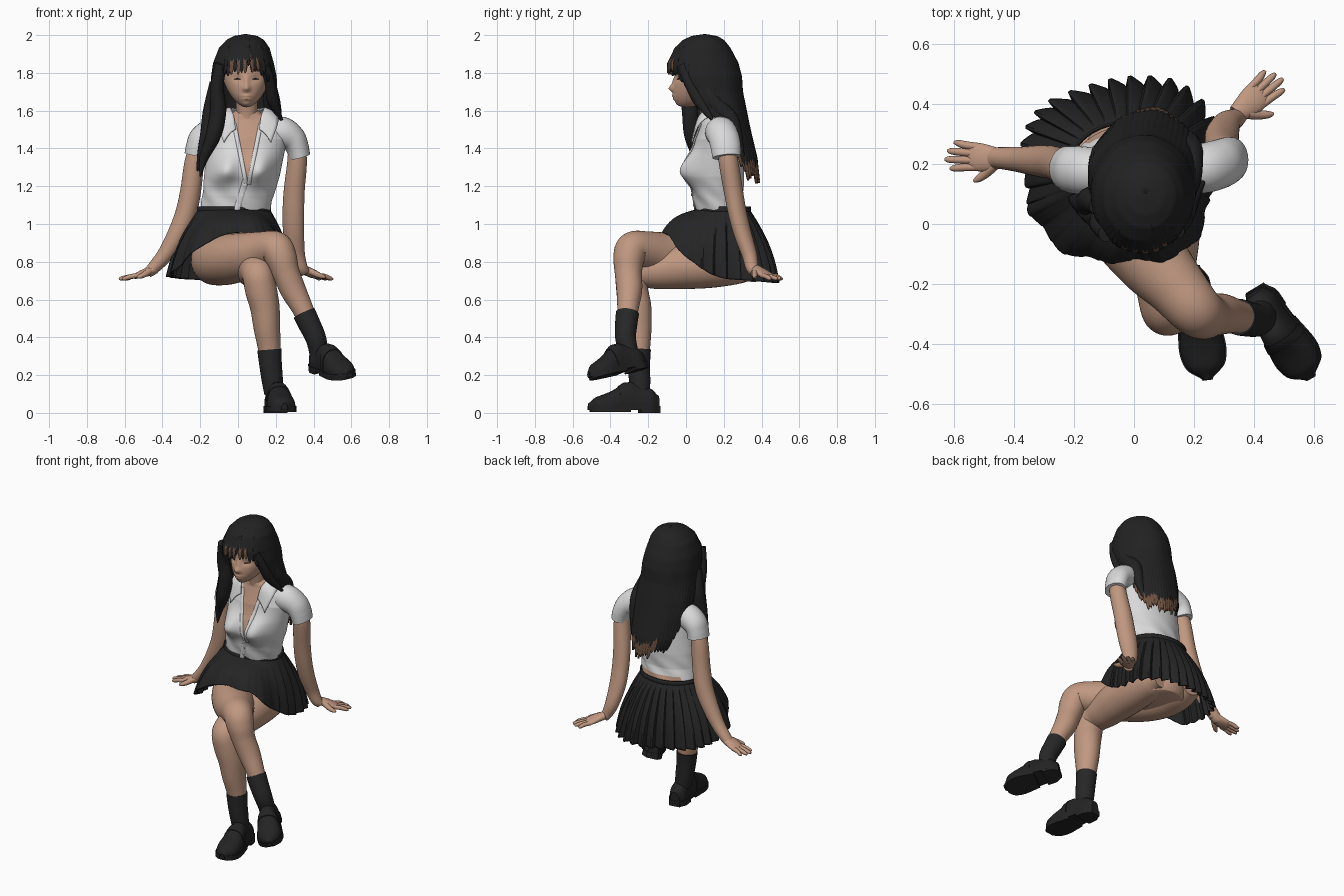
import bpy, bmesh, math, random
from mathutils import Vector as V
random.seed(4)
pi, sin, cos, exp = math.pi, math.sin, math.cos, math.exp

def mat(name, r, g, b):
    m = bpy.data.materials.new(name)
    m.diffuse_color = (r, g, b, 1)
    return m

SKIN = mat("skin", .53, .315, .22)
HAIR = mat("black hair", .016, .016, .017)
TIPS = mat("brown hair tips", .15, .08, .05)
WHITE = mat("white cotton", .70, .70, .70)
SKIRT = mat("black skirt cloth", .018, .018, .019)
SOCK = mat("dark sock", .02, .02, .021)
LEATHER = mat("black leather", .017, .017, .017)

def cr(keys, t, closed=False):
    """Catmull-Rom through tuples, t in 0..1"""
    n = len(keys)
    x = t * (n if closed else n - 1)
    i = int(x) if closed else min(int(x), n - 2)
    f = x - i
    k = [keys[(i + d) % n] if closed else keys[max(0, min(n - 1, i + d))] for d in (-1, 0, 1, 2)]
    return [.5 * (2*b + (c - a)*f + (2*a - 5*b + 4*c - d)*f*f + (3*b - a - 3*c + d)*f**3)
            for a, b, c, d in zip(*k)]

def at_height(keys, z):
    """linear lookup in rows sorted by falling first value"""
    for a, b in zip(keys, keys[1:]):
        if z >= b[0]:
            f = min(1, max(0, (a[0] - z) / (a[0] - b[0])))
            return [p + (q - p) * f for p, q in zip(a[1:], b[1:])]
    return keys[-1][1:]

def grid(name, f, nu, nv, mats, closed=True, caps=False, pick=None, thick=0):
    bm = bmesh.new()
    nc = nu if closed else nu + 1
    rows = [[bm.verts.new(f(u / nu, v / nv)) for u in range(nc)] for v in range(nv + 1)]
    for v in range(nv):
        for u in range(nu):
            w = (u + 1) % nc
            fc = bm.faces.new((rows[v][u], rows[v][w], rows[v+1][w], rows[v+1][u]))
            if pick:
                fc.material_index = pick(u / nu, v / nv, fc.calc_center_median())
    if caps:
        bm.faces.new(rows[0]); bm.faces.new(rows[-1])
    bmesh.ops.recalc_face_normals(bm, faces=bm.faces)
    me = bpy.data.meshes.new(name)
    bm.to_mesh(me); bm.free()
    ob = bpy.data.objects.new(name, me)
    bpy.context.collection.objects.link(ob)
    for m in mats:
        me.materials.append(m)
    if thick:
        md = ob.modifiers.new("thickness", 'SOLIDIFY')
        md.thickness = thick; md.offset = 0
    return ob

def tube(name, keys, m, ref=(0, 1, 0), n=28, steps=8):
    """smooth limb; keys = x, y, z, radius across, radius along ref"""
    keys = [k if len(k) == 5 else (*k, k[3]) for k in keys]
    def f(u, v):
        c = cr(keys, v)
        t = (V(cr(keys, min(1, v + .01))[:3]) - V(cr(keys, max(0, v - .01))[:3])).normalized()
        r = V(ref)
        b = (r - t * r.dot(t)).normalized()
        a = b.cross(t)
        return V(c[:3]) + a * (c[3] * cos(2*pi*u)) + b * (c[4] * sin(2*pi*u))
    return grid(name, f, n, steps * (len(keys) - 1), [m], caps=True)

# ---- head: sphere shaped into a face
def head(u, v):
    a, e = 2*pi*u, pi * (v * .996 + .002)
    ux, uy, uz = sin(e)*sin(a), -sin(e)*cos(a), cos(e)
    low = max(0, -uz) ** 1.5
    x, y, z = .128 * ux * (1 - .26*low), .095 + .15*uy - .09*low, 1.80 + .182*uz
    if uy < 0:
        g = lambda px, pz, sx, sz: exp(-((x - px)/sx)**2 - ((z - pz)/sz)**2)
        y -= .024*g(0, 1.718, .02, .018) + .010*g(0, 1.755, .014, .03)
        y -= .008*(g(0, 1.679, .026, .007) + g(0, 1.662, .022, .008)) + .006*g(0, 1.63, .025, .014)
        y += .010*(g(.048, 1.77, .026, .016) + g(-.048, 1.77, .026, .016))
    return V((x + .045, y, z))
grid("head", head, 112, 80, [SKIN], caps=True)
tube("neck", [(.05, .16, 1.48, .075), (.047, .135, 1.58, .058), (.045, .11, 1.70, .06)], SKIN)
for s in (-1, 1):
    tube("eyelash", [(.045 + s*d, y, 1.768 + h, .003, .003) for d, y, h in
         ((.028, -.046, -.002), (.048, -.041, .001), (.07, -.025, -.003))], HAIR, n=8)

# ---- hair: one shell whose columns each have their own length
HR = [(2.0, .04, .10, .0005, .0005), (1.99, .04, .097, .06, .065), (1.97, .038, .093, .095, .105),
      (1.93, .033, .088, .128, .142), (1.85, .028, .09, .155, .182), (1.78, .03, .10, .167, .19),
      (1.70, .03, .12, .17, .175), (1.6, .032, .16, .18, .155), (1.5, .035, .19, .18, .145),
      (1.35, .045, .205, .17, .165), (1.2, .06, .215, .125, .17)]
LEN = [(3.2, 1.785), (2.6, 1.775), (2.25, 1.74), (2.0, 1.66), (1.75, 1.54), (1.4, 1.42), (.9, 1.23), (0, 1.2)]
STRANDS = 56
rag = [random.random() for _ in range(STRANDS)]
def hair(u, v):
    a = pi * (2*u - 1)
    k = u * STRANDS
    f = abs(k % 1 - .5) * 2
    z1 = at_height(LEN, abs(a))[0] + .03*f + .05*rag[int(k) % STRANDS] - (.025*sin(a) if abs(a) < 1.3 else 0)
    z = 2.0 - (2.0 - z1) * v ** 1.25
    cx, cy, rx, ry = at_height(HR, z)
    r = 1 + (.02*v*v*(1 - f)) + .012*v*sin(9*a)
    return V((cx + rx*r*sin(a), cy + ry*r*cos(a), z))
def hair_mat(u, v, c):
    a = pi * (2*u - 1)
    return int((v > .90 and -.5 < a < 1.2) or (v > .72 and abs(a) > 2.6 and int(u*STRANDS) % 2))
grid("long_hair", hair, STRANDS * 5, 60, [HAIR, TIPS], pick=hair_mat, thick=.012)
LOCKS = [[(-.09, -.03, 1.85, .03), (-.112, 0, 1.72, .036), (-.105, .02, 1.6, .043), (-.13, .03, 1.47, .04),
          (-.18, .06, 1.35, .024), (-.2, .07, 1.25, .004)],
         [(-.12, .06, 1.75, .03), (-.14, .08, 1.6, .045), (-.16, .07, 1.48, .04),
          (-.195, .08, 1.36, .022), (-.215, .09, 1.28, .004)],
         [(.14, -.02, 1.84, .03), (.17, .02, 1.74, .028), (.185, .07, 1.65, .03), (.23, .14, 1.55, .008)],
         [(.17, .10, 1.75, .03), (.18, .15, 1.64, .045), (.19, .24, 1.55, .04), (.19, .28, 1.42, .025), (.18, .31, 1.3, .004)]]
for k in LOCKS:
    tube("hair_lock", k, HAIR, n=14)

# ---- shirt and chest: rings with bust, open neckline coloured as skin
TR = [(1.61, .047, .14, .05, .05), (1.58, .047, .15, .085, .07), (1.555, .047, .165, .15, .085),
      (1.52, .046, .17, .195, .10), (1.45, .045, .17, .215, .122), (1.35, .035, .17, .205, .135),
      (1.25, .02, .17, .200, .138), (1.15, 0, .17, .188, .132), (1.04, -.02, .19, .183, .135)]
def bust(x, z, cx):
    sz = .09 if z > 1.28 else .07
    return sum(.079 * exp(-((x - cx - s*.092)/.074)**2 - ((z - 1.28)/sz)**2) for s in (-1, 1))
def chest(u, v):
    z = 1.61 - .57*v
    cx, cy, rx, ry = at_height(TR, z)
    a = 2*pi*u
    x, y = cx + rx*sin(a), cy - ry*cos(a)
    if cos(a) > 0:
        y -= bust(x, z, cx)
    fold = .003 * sin(7*a + 45*z) * max(0, 1 - abs(z - 1.13)/.12)
    return V((x + fold*sin(a), y - fold*cos(a), z))
def front(x, z):
    cx, cy, rx, ry = at_height(TR, z)
    return cy - ry * math.sqrt(max(0, 1 - ((x - cx)/rx)**2)) - bust(x, z, cx)
vee = lambda z: .008 + .20*max(0, z - 1.22)
grid("shirt_body", chest, 200, 110, [WHITE, SKIN],
     pick=lambda u, v, c: int((c.y < .16 and c.z > 1.22 and abs(c.x - .05) < vee(c.z))
                              or (c.y > .27 and c.z < 1.107)))
for s in (-1, 1):
    zs = [1.21 + .04*i for i in range(9)]
    tube("neckline_edge", [(.05 + s*vee(z), front(.05 + s*vee(z), z) - .002, z, .011, .006) for z in zs], WHITE, n=10)
    IN = [(0, .25, 1.60), (.08, .20, 1.61), (.088, .12, 1.61), (.072, .07, 1.57), (.062, .05, 1.50)]
    OUT = [(0, .29, 1.55), (.12, .25, 1.56), (.155, .15, 1.575), (.16, .07, 1.53), (.125, .03, 1.43)]
    def flap(u, v):
        p = V(cr(IN, u)).lerp(V(cr(OUT, u)), v)
        return V((.05 + s*p.x, p.y, p.z + .012*sin(pi*v)))
    grid("collar", flap, 24, 6, [WHITE], closed=False, thick=.008)
tube("button_band", [(.04 - .012*i, front(.04 - .012*i, 1.23 - .04*i) - .001, 1.23 - .04*i, .016, .005)
                     for i in range(5)], WHITE, n=10)
for i in range(3):
    z, x = 1.21 - .055*i, .036 - .016*i
    tube("button", [(x, front(x, z) - d, z, .007) for d in (0, .01)], WHITE, ref=(0, 0, 1), n=12, steps=1)

# ---- sleeves, arms and hands
tube("sleeve", [(-.07, .17, 1.475, .075), (-.14, .175, 1.475, .08), (-.19, .18, 1.45, .072, .08),
                (-.213, .182, 1.41, .062, .078), (-.222, .185, 1.365, .062, .075)], WHITE)
tube("sleeve", [(.16, .175, 1.48, .075), (.23, .185, 1.485, .083), (.285, .2, 1.455, .072, .082),
                (.312, .21, 1.41, .062, .08), (.327, .215, 1.355, .056, .075)], WHITE)
tube("arm", [(-.2, .18, 1.44, .045), (-.23, .185, 1.33, .052), (-.25, .195, 1.18, .055), (-.275, .205, 1.06, .056),
             (-.32, .21, .95, .052), (-.385, .215, .84, .042), (-.45, .22, .765, .033, .036), (-.48, .22, .74, .026, .034)], SKIN)
tube("arm", [(.31, .21, 1.44, .045), (.313, .225, 1.33, .052), (.298, .25, 1.18, .056, .05), (.293, .272, 1.06, .058, .048),
             (.295, .3, .95, .056, .046), (.31, .335, .84, .045, .04), (.335, .35, .77, .034), (.352, .365, .745, .03, .026)],
     SKIN, ref=(.3, .9, 0))
def hand(wrist, d, side):
    w, d, side = V(wrist), V(d).normalized(), V(side).normalized()
    P = lambda l, s, h: w + d*l + side*s + V((0, 0, h))
    tube("palm", [(*P(-.02, 0, .01), .03, .024), (*P(.03, .003, -.008), .044, .023),
                  (*P(.075, 0, -.024), .047, .017), (*P(.095, 0, -.031), .043, .012)], SKIN, ref=(0, 0, 1))
    for i, ln in enumerate((.156, .175, .168, .148)):
        s = .035 - .023*i
        tube("finger", [(*P(.07, s, -.024), .0125), (*P(.11, s*1.08, -.03), .013),
                        (*P(ln - .015, s*1.22, -.040), .011), (*P(ln, s*1.28, -.044), .005)], SKIN, ref=(0, 0, 1), n=12, steps=4)
    tube("thumb", [(*P(.01, .025, 0), .018), (*P(.035, .052, -.018), .016),
                   (*P(.06, .073, -.03), .012), (*P(.075, .082, -.034), .005)], SKIN, ref=(0, 0, 1), n=12, steps=4)
hand((-.455, .22, .752), (-1, .06, 0), (-.06, -1, 0))
hand((.355, .38, .752), (.75, .66, 0), (.66, -.75, 0))

# ---- hips and legs
tube("hips", [(-.015, .19, 1.06, .165, .12), (-.01, .2, .95, .17, .14), (-.005, .22, .84, .17, .165),
              (-.005, .23, .75, .17, .165), (-.005, .23, .695, .14, .14)], SKIN)
tube("crossed_leg", [(-.125, .39, .79, .07), (-.125, .30, .80, .115), (-.11, .15, .81, .135), (-.04, .01, .815, .133),
                     (.06, -.12, .835, .122), (.14, -.21, .86, .102), (.2, -.28, .87, .09), (.229, -.302, .82, .083),
                     (.255, -.305, .74, .072), (.292, -.30, .65, .068), (.343, -.308, .55, .056), (.40, -.32, .42, .045)],
     SKIN, ref=(.675, .62, .26), n=40)
tube("standing_leg", [(.09, .38, .76, .06), (.09, .30, .785, .10), (.095, .14, .785, .122), (.1, -.02, .775, .12), (.1, -.14, .76, .106),
                      (.1, -.23, .75, .09), (.107, -.285, .725, .083), (.122, -.285, .65, .084), (.142, -.27, .56, .086, .078),
                      (.153, -.26, .45, .078, .07), (.167, -.25, .33, .059), (.175, -.25, .2, .045)],
     SKIN, ref=(1, 0, 0), n=40)

# ---- socks and loafers
tube("sock", [(.35, -.31, .528, .061), (.375, -.316, .475, .059), (.41, -.32, .4, .055), (.425, -.305, .33, .05), (.425, -.295, .27, .045)],
     SOCK, ref=(1, 0, 0))
tube("sock", [(.166, -.25, .335, .064), (.172, -.25, .26, .06), (.182, -.245, .17, .056), (.19, -.24, .1, .05)], SOCK, ref=(1, 0, 0))
SH = [(.03, .09), (.052, .125), (.056, .138), (.056, .15), (.059, .163), (.064, .155), (.07, .13), (.074, .11),
      (.071, .095), (.056, .08), (.012, .05)]    # half width, height from heel to toe
def shoe(o, f, up, L):
    o, f = V(o), V(f).normalized()
    up = (V(up) - f * f.dot(V(up))).normalized()
    side = f.cross(up)
    P = lambda l, s, h: o + side*l + f*(s*L) + up*h
    sg = lambda q: math.copysign(abs(q)**.8, q)
    def upper(s0, s1, grow):
        def fn(u, v):
            s = s0 + (s1 - s0)*v
            w, h = cr(SH, s)
            c, q = sg(cos(2*pi*u)), sg(sin(2*pi*u))
            return P((w + grow)*c, s, .03 + (h - .03 + grow)*q if q > 0 else .03 + .01*q)
        return fn
    grid("shoe_upper", upper(0, 1, 0), 40, 40, [LEATHER], caps=True)
    grid("shoe_strap", upper(.48, .57, .004), 40, 6, [LEATHER], caps=True)
    def slab(name, s0, s1, h0, h1):
        def fn(u, v):
            s = s0 + (s1 - s0) * (.5 - .5*cos(2*pi*u))
            w = cr(SH, min(1, max(0, s)))[0] + .005
            return P(w if 0 < u < .5 else -w, s, h0 + (h1 - h0)*v)
        grid(name, fn, 60, 1, [LEATHER], caps=True)
    slab("shoe_sole", -.01, 1.008, .016, .036)
    slab("shoe_heel", -.01, .27, 0, .018)
    slab("shoe_tread", .42, .97, .004, .018)
shoe((.405, -.215, .232), (.2, -.31, -.062), (-.25, 0, .97), .35)
shoe((.185, -.145, 0), (.06, -.37, 0), (0, 0, 1), .378)

# ---- pleated skirt draped over the thighs
HEM = [(.05, -.12, .955), (.17, -.09, .93), (.235, .02, .81), (.265, .17, .72), (.255, .34, .70), (.15, .455, .69),
       (0, .475, .69), (-.15, .445, .70), (-.30, .38, .71), (-.36, .26, .72), (-.355, .1, .725), (-.32, 0, .77),
       (-.21, -.10, .87), (-.08, -.12, .94)]
def waist(d, grow=0):
    k = 1 / math.hypot(d.x/(.187 + grow), d.y/(.14 + grow))
    return V((-.02 + d.x*k, .195 + d.y*k, 1.075))
PLEATS = 34
def skirt(u, v):
    h = V(cr(HEM, u % 1, True))
    d = V((h.x + .02, h.y - .195, 0))
    p = waist(d).lerp(h, v)
    out = d.normalized()
    p += out * (.026*sin(pi*v))
    back = max(.1, min(1, (h.y - .02)*4))
    saw = (u * PLEATS) % 1
    p += out * ((saw if saw < .85 else (1 - saw)/.15*.85) - .35) * .045 * v**.8 * back
    p += out * (.010 * v * (1 - back) * sin(2*pi*11*u))
    return p + V((0, 0, .018*sin(pi*v)*(1 - back)))
grid("pleated_skirt", skirt, PLEATS * 8, 28, [SKIRT], thick=.006)
def band(u, v):
    p = waist(V((sin(2*pi*u), cos(2*pi*u), 0)), .005)
    return V((p.x, p.y, 1.055 + .037*v))
grid("skirt_waistband", band, 64, 2, [SKIRT], thick=.008)

# ---- smooth shading on everything
bpy.ops.object.select_all(action='SELECT')
bpy.context.view_layer.objects.active = bpy.context.scene.objects[0]
bpy.ops.object.shade_smooth_by_angle(angle=math.radians(42))
